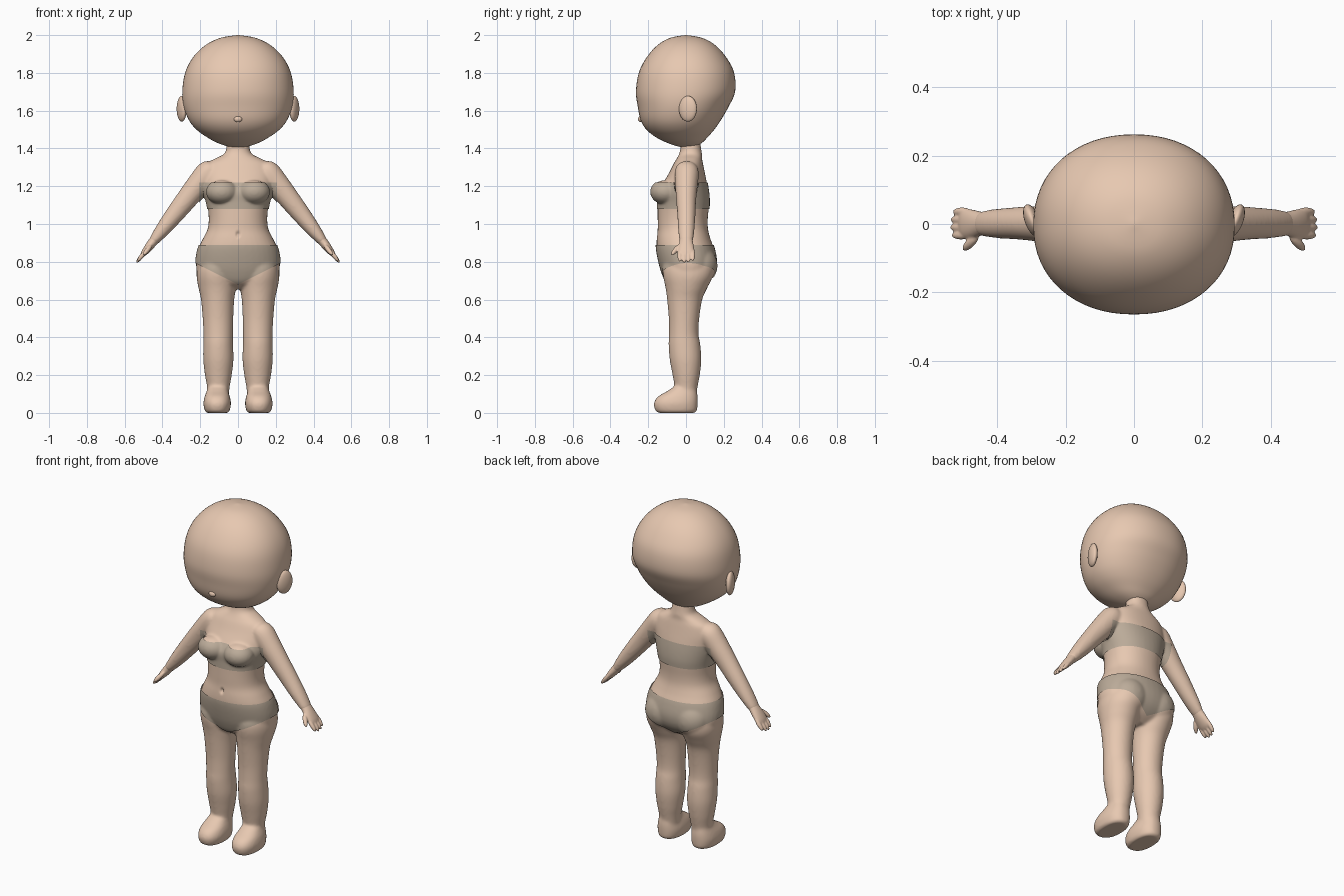
import bpy, bmesh, math
from mathutils import Matrix, Vector

if "Cube" in bpy.data.objects:
    bpy.data.objects.remove(bpy.data.objects["Cube"])


def material(name, rgb):
    m = bpy.data.materials.new(name)
    m.diffuse_color = (*rgb, 1)
    m.use_nodes = True
    m.node_tree.nodes["Principled BSDF"].inputs["Base Color"].default_value = m.diffuse_color
    return m


SKIN = material("skin", (0.80, 0.58, 0.44))
CLOTH = material("cloth", (0.50, 0.41, 0.32))


def spline(rows, steps):
    # Catmull-Rom interpolation of cross-section rows
    out = []
    for i in range(len(rows) - 1):
        a, b, c, d = (rows[min(max(i + k, 0), len(rows) - 1)] for k in (-1, 0, 1, 2))
        for s in range(steps):
            t = s / steps
            out.append([0.5 * (2 * q + (r - p) * t + (2 * p - 5 * q + 4 * r - u) * t * t
                               + (3 * q - p - 3 * r + u) * t ** 3)
                        for p, q, r, u in zip(a, b, c, d)])
    return out + [list(rows[-1])]


def loft(bm, rows, mat=Matrix(), n=40, power=2.0, steps=5):
    # rows: height, centre x, half width, front y, back y
    rings = []
    for z, cx, rx, yf, yb in spline(rows, steps):
        ring = []
        for k in range(n):
            a = math.tau * k / n
            c, s = math.cos(a), math.sin(a)
            x = cx + rx * math.copysign(abs(c) ** (2 / power), c)
            y = (yf + yb) / 2 + (yb - yf) / 2 * math.copysign(abs(s) ** (2 / power), s)
            ring.append(bm.verts.new(mat @ Vector((x, y, z))))
        rings.append(ring)
    for a, b in zip(rings, rings[1:]):
        for k in range(n):
            bm.faces.new((a[k], a[k - 1], b[k - 1], b[k]))
    bm.faces.new(rings[0])
    bm.faces.new(rings[-1])


def ball(bm, loc, size, rot=Matrix(), mat=Matrix()):
    m = mat @ Matrix.Translation(loc) @ rot @ Matrix.Diagonal((*size, 1))
    bmesh.ops.create_uvsphere(bm, u_segments=32, v_segments=20, radius=1, matrix=m)


def finish(name, bm, mat, voxel=0, smooth=0):
    bmesh.ops.recalc_face_normals(bm, faces=bm.faces)
    me = bpy.data.meshes.new(name)
    bm.to_mesh(me)
    bm.free()
    ob = bpy.data.objects.new(name, me)
    bpy.context.collection.objects.link(ob)
    if voxel:
        r = ob.modifiers.new("fuse", 'REMESH')
        r.mode, r.voxel_size, r.use_smooth_shade = 'VOXEL', voxel, True
        s = ob.modifiers.new("soften", 'SMOOTH')
        s.factor, s.iterations = 0.5, smooth
        bpy.context.view_layer.update()
        ev = ob.evaluated_get(bpy.context.evaluated_depsgraph_get())
        baked = bpy.data.meshes.new_from_object(ev)
        ob.modifiers.clear()
        ob.data = baked
    ob.data.materials.clear()
    ob.data.materials.append(mat)
    for p in ob.data.polygons:
        p.use_smooth = True
        p.material_index = 0
    return ob


# Head
bm = bmesh.new()
loft(bm, [(2.0, 0, .004, -.004, .004), (1.985, 0, .095, -.085, .087), (1.945, 0, .175, -.153, .157),
          (1.88, 0, .24, -.21, .215), (1.80, 0, .28, -.25, .255), (1.70, 0, .295, -.265, .26),
          (1.62, 0, .287, -.255, .225), (1.55, 0, .26, -.24, .185), (1.50, 0, .22, -.21, .15),
          (1.46, 0, .165, -.16, .115), (1.43, 0, .11, -.10, .085), (1.41, 0, .05, -.04, .05),
          (1.405, 0, .004, 0, .008)], n=64, power=2.15)
finish("head", bm, SKIN)

# Nose
bm = bmesh.new()
ball(bm, (0, -.24, 1.555), (.022, .014, .016))
finish("nose", bm, SKIN)

# Torso, arms and legs fused into one soft body
bm = bmesh.new()
loft(bm, [(1.44, 0, .06, -.035, .075), (1.40, 0, .062, -.03, .08), (1.37, 0, .075, -.037, .085),
          (1.345, 0, .125, -.05, .085), (1.32, 0, .165, -.065, .09), (1.27, 0, .185, -.09, .10),
          (1.22, 0, .185, -.12, .11), (1.17, 0, .18, -.15, .118), (1.12, 0, .167, -.15, .122),
          (1.08, 0, .159, -.15, .12), (1.02, 0, .155, -.15, .115), (.97, 0, .162, -.15, .117),
          (.92, 0, .187, -.155, .13), (.87, 0, .21, -.155, .148), (.80, 0, .222, -.142, .16),
          (.74, 0, .213, -.125, .148), (.69, 0, .16, -.10, .11), (.655, 0, .08, -.05, .06)], power=2.15)

ARM_ROWS = [(-.04, 0, .025, -.025, .03), (-.02, 0, .05, -.05, .055), (.02, 0, .064, -.06, .068),
            (.10, 0, .062, -.058, .062), (.20, 0, .056, -.052, .054), (.30, 0, .049, -.046, .05),
            (.40, 0, .039, -.042, .045), (.47, 0, .028, -.036, .038), (.49, 0, .022, -.03, .03)]
LEG_ROWS = [(.82, .11, .085, -.10, .11), (.77, .115, .10, -.12, .14), (.72, .114, .105, -.12, .14),
            (.66, .11, .099, -.108, .112), (.60, .108, .088, -.10, .086), (.50, .106, .081, -.091, .07),
            (.42, .105, .078, -.09, .066), (.36, .105, .079, -.092, .076), (.28, .104, .08, -.086, .081),
            (.20, .104, .071, -.071, .073), (.13, .104, .059, -.06, .06), (.06, .106, .055, -.06, .05)]
FOOT_ROWS = [(0, .11, .056, -.145, .045), (.012, .11, .066, -.162, .058), (.05, .11, .073, -.17, .062),
             (.085, .11, .067, -.15, .062), (.115, .109, .057, -.10, .058), (.145, .107, .05, -.055, .055)]
down = Vector((.38, 0, -.48)).normalized()
arm_side = Vector((0, 1, 0)).cross(down)
arm_mat = Matrix.Translation((.15, 0, 1.285)) @ Matrix((arm_side, (0, 1, 0), down)).transposed().to_4x4()

for sx in (1, -1):
    flip = Matrix.Diagonal((sx, 1, 1, 1))
    loft(bm, ARM_ROWS, flip @ arm_mat)
    loft(bm, LEG_ROWS, flip)
    loft(bm, FOOT_ROWS, flip, power=2.3)
    ball(bm, (.085, -.11, 1.17), (.08, .075, .062), mat=flip)
    ball(bm, (.095, .07, .78), (.10, .092, .10), mat=flip)
body = finish("body", bm, SKIN, voxel=.007, smooth=12)

# Navel dent
for v in body.data.vertices:
    d = math.hypot(v.co.x / .009, (v.co.z - .945) / .016)
    if v.co.y < 0 and d < 1.5:
        v.co.y += .016 * math.exp(-d * d * 1.5)

# Hands and ears
for sx, side in ((1, "right"), (-1, "left")):
    flip = Matrix.Diagonal((sx, 1, 1, 1))
    m = flip @ arm_mat
    bm = bmesh.new()
    loft(bm, [(.45, 0, .026, -.034, .036), (.48, 0, .025, -.034, .036), (.52, 0, .022, -.042, .042),
              (.555, 0, .017, -.043, .045), (.575, 0, .011, -.036, .038)], m)
    for k, tip in enumerate((.575, .583, .58, .57)):
        ball(bm, (0, -.033 + .023 * k, tip), (.0115, .0125, .042), mat=m)
    ball(bm, (.004, -.055, .535), (.013, .0135, .04), Matrix.Rotation(.55, 4, 'X'), m)
    finish(side + "_hand", bm, SKIN, voxel=.004, smooth=4)

    bm = bmesh.new()
    ball(bm, (.298, .01, 1.61), (.022, .05, .068), Matrix.Rotation(-.35, 4, 'Z'), flip)
    finish(side + "_ear", bm, SKIN)


# Clothing: trimmed copies of the body, pushed slightly outward
def garment(name, cuts):
    g = bmesh.new()
    g.from_mesh(body.data)
    g.normal_update()
    for v, nrm in [(v, v.normal.copy()) for v in g.verts]:
        v.co += nrm * .005
    for point, normal in cuts:
        bmesh.ops.bisect_plane(g, geom=g.verts[:] + g.edges[:] + g.faces[:], plane_co=point,
                               plane_no=normal, clear_outer=True)
    me = bpy.data.meshes.new(name)
    g.to_mesh(me)
    g.free()
    ob = bpy.data.objects.new(name, me)
    bpy.context.collection.objects.link(ob)
    me.materials.clear()
    me.materials.append(CLOTH)


garment("chest_band", [((0, 0, 1.22), (0, 0, 1)), ((0, 0, 1.08), (0, 0, -1)),
                       ((.207, 0, 0), (1, 0, 0)), ((-.207, 0, 0), (-1, 0, 0))])
garment("briefs", [((0, 0, .89), (0, 0, 1)), ((.3, 0, 0), (1, 0, 0)), ((-.3, 0, 0), (-1, 0, 0)),
                   ((0, 0, .68), (.5, 0, -1)), ((0, 0, .68), (-.5, 0, -1))])
